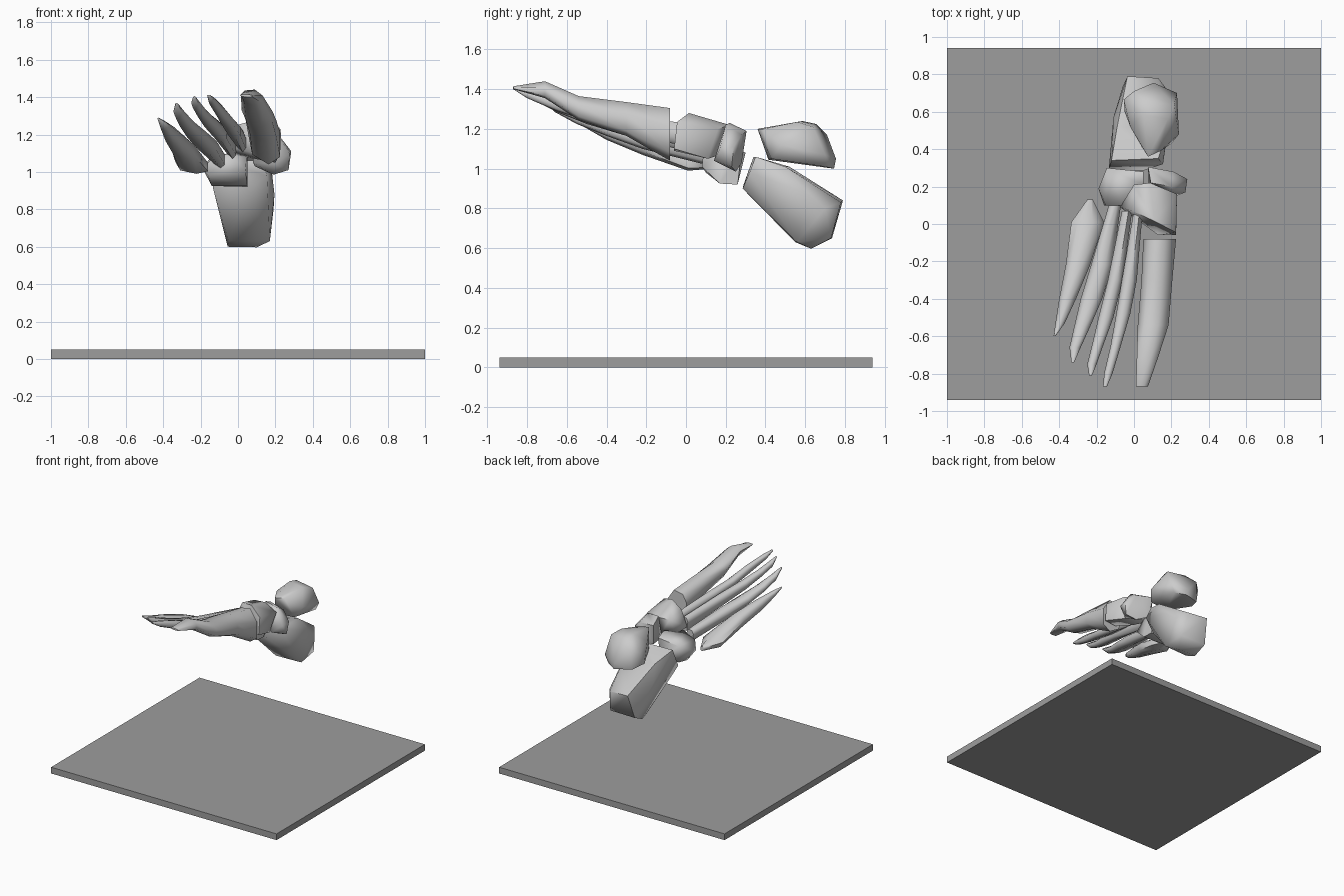
import bpy, bmesh, math


def finish(bm, name, smooth=True):
    bmesh.ops.recalc_face_normals(bm, faces=bm.faces)
    mesh = bpy.data.meshes.new(name)
    bm.to_mesh(mesh)
    bm.free()
    obj = bpy.data.objects.new(name, mesh)
    bpy.context.collection.objects.link(obj)
    if smooth:
        bpy.ops.object.select_all(action='DESELECT')
        bpy.context.view_layer.objects.active = obj
        obj.select_set(True)
        bpy.ops.object.shade_smooth_by_angle(angle=math.radians(66))
    return obj


def hull_bone(name, points):
    """Chunky bone: convex hull of a few corner points."""
    bm = bmesh.new()
    for p in points:
        bm.verts.new(p)
    bmesh.ops.convex_hull(bm, input=bm.verts)
    loose = [v for v in bm.verts if not v.link_faces]
    bmesh.ops.delete(bm, geom=loose, context='VERTS')
    finish(bm, name)


SECTION = [(1, -.7), (1, .3), (.3, 1), (-.6, .9), (-1, .4), (-.7, -.6), (.3, -1)]


def long_bone(name, stations):
    """Ray bone: loft through stations (y, x min, x max, z min, z max)."""
    bm = bmesh.new()
    rings = []
    for y, x0, x1, z0, z1 in stations:
        rings.append([bm.verts.new(((x0 + x1) / 2 + a * (x1 - x0) / 2, y,
                                    (z0 + z1) / 2 + b * (z1 - z0) / 2)) for a, b in SECTION])
    n = len(SECTION)
    for r, s in zip(rings, rings[1:]):
        for i in range(n):
            bm.faces.new((r[i], r[(i + 1) % n], s[(i + 1) % n], s[i]))
    bm.faces.new(rings[0])
    bm.faces.new(rings[-1])
    finish(bm, name)


# Base plate, darker grey than the bones
bm = bmesh.new()
bmesh.ops.create_cube(bm, size=1)
for v in bm.verts:
    v.co = (v.co.x * 2, v.co.y * 1.88, v.co.z * .05 + .025)
plate = finish(bm, "base_plate", smooth=False)
grey = bpy.data.materials.new("dark_grey")
grey.diffuse_color = (.34, .34, .34, 1)
plate.data.materials.append(grey)

# Five toe rays
long_bone("first_ray", [
    (-.08, .05, .225, 1.04, 1.305), (-.30, .04, .205, 1.165, 1.335),
    (-.54, .02, .185, 1.245, 1.365), (-.71, .015, .13, 1.355, 1.44),
    (-.868, .01, .075, 1.40, 1.415)])
long_bone("second_ray", [
    (.05, -.005, .045, 1.10, 1.22), (-.30, -.065, .015, 1.18, 1.27),
    (-.48, -.095, -.02, 1.235, 1.30), (-.65, -.125, -.07, 1.29, 1.36),
    (-.80, -.16, -.115, 1.355, 1.40), (-.87, -.165, -.145, 1.40, 1.412)])
long_bone("third_ray", [
    (.07, -.065, -.01, 1.07, 1.20), (-.30, -.14, -.06, 1.165, 1.26),
    (-.50, -.19, -.11, 1.225, 1.30), (-.65, -.225, -.165, 1.285, 1.345),
    (-.75, -.25, -.20, 1.335, 1.385), (-.81, -.24, -.225, 1.39, 1.405)])
long_bone("fourth_ray", [
    (.10, -.135, -.07, 1.02, 1.13), (-.22, -.23, -.115, 1.10, 1.20),
    (-.40, -.285, -.17, 1.165, 1.24), (-.55, -.32, -.235, 1.225, 1.29),
    (-.66, -.345, -.285, 1.285, 1.34), (-.74, -.335, -.32, 1.355, 1.37)])
long_bone("fifth_ray", [
    (.13, -.25, -.22, 1.00, 1.04), (.01, -.335, -.16, .99, 1.08),
    (-.22, -.365, -.235, 1.07, 1.185), (-.40, -.40, -.31, 1.145, 1.24),
    (-.53, -.42, -.37, 1.22, 1.27), (-.60, -.43, -.42, 1.275, 1.29)])

# Midfoot bones
hull_bone("wedge_bones", [
    (-.075, .09, 1.14), (0, .21, 1.22), (.085, .22, 1.22), (.23, .16, 1.20),
    (.225, -.045, 1.235), (.11, .015, 1.28), (-.01, .07, 1.25),
    (.225, -.06, 1.10), (.13, -.06, 1.09), (.04, .03, 1.09),
    (.20, .11, 1.05), (.10, .17, 1.07), (-.02, .15, 1.09)])
hull_bone("cube_bone", [
    (-.19, .19, 1.02), (-.145, .30, 1.08), (.05, .28, 1.09), (.05, .21, 1.12),
    (-.05, .09, 1.10), (-.15, .10, 1.06), (-.16, .10, .98), (.04, .08, 1.01),
    (-.14, .18, .925), (.05, .17, .925), (.05, .26, .92), (-.12, .26, .93)])
hull_bone("boat_bone", [
    (.075, .305, 1.19), (.09, .22, 1.23), (.20, .20, 1.22), (.285, .24, 1.11),
    (.275, .17, 1.10), (.27, .23, 1.01), (.20, .14, 1.04), (.19, .25, .985),
    (.09, .28, 1.03), (.08, .19, 1.05), (.21, .28, 1.17)])

# Ankle and heel bones
hull_bone("ankle_bone", [
    (-.055, .665, 1.14), (.0, .71, 1.17), (.105, .755, 1.05), (.23, .70, 1.07),
    (.215, .64, 1.21), (.06, .655, 1.225), (.05, .585, 1.24), (.18, .56, 1.235),
    (.24, .48, 1.12), (.075, .36, 1.20), (.14, .39, 1.20), (-.02, .52, 1.17),
    (.04, .415, 1.045), (.20, .43, 1.05), (-.05, .60, 1.03), (.12, .745, 1.0),
    (-.01, .70, 1.01), (.20, .70, 1.01)])
hull_bone("heel_bone", [
    (-.12, .34, 1.06), (.13, .35, 1.06), (.155, .32, .98), (-.135, .29, .92),
    (.05, .285, .90), (.18, .50, 1.01), (-.09, .52, 1.01), (-.11, .57, .88),
    (.195, .60, .88), (-.035, .79, .84), (.13, .78, .83), (.19, .70, .80),
    (-.06, .735, .65), (.16, .73, .65), (-.055, .63, .60), (.10, .63, .597),
    (.17, .56, .63), (-.05, .55, .63)])
